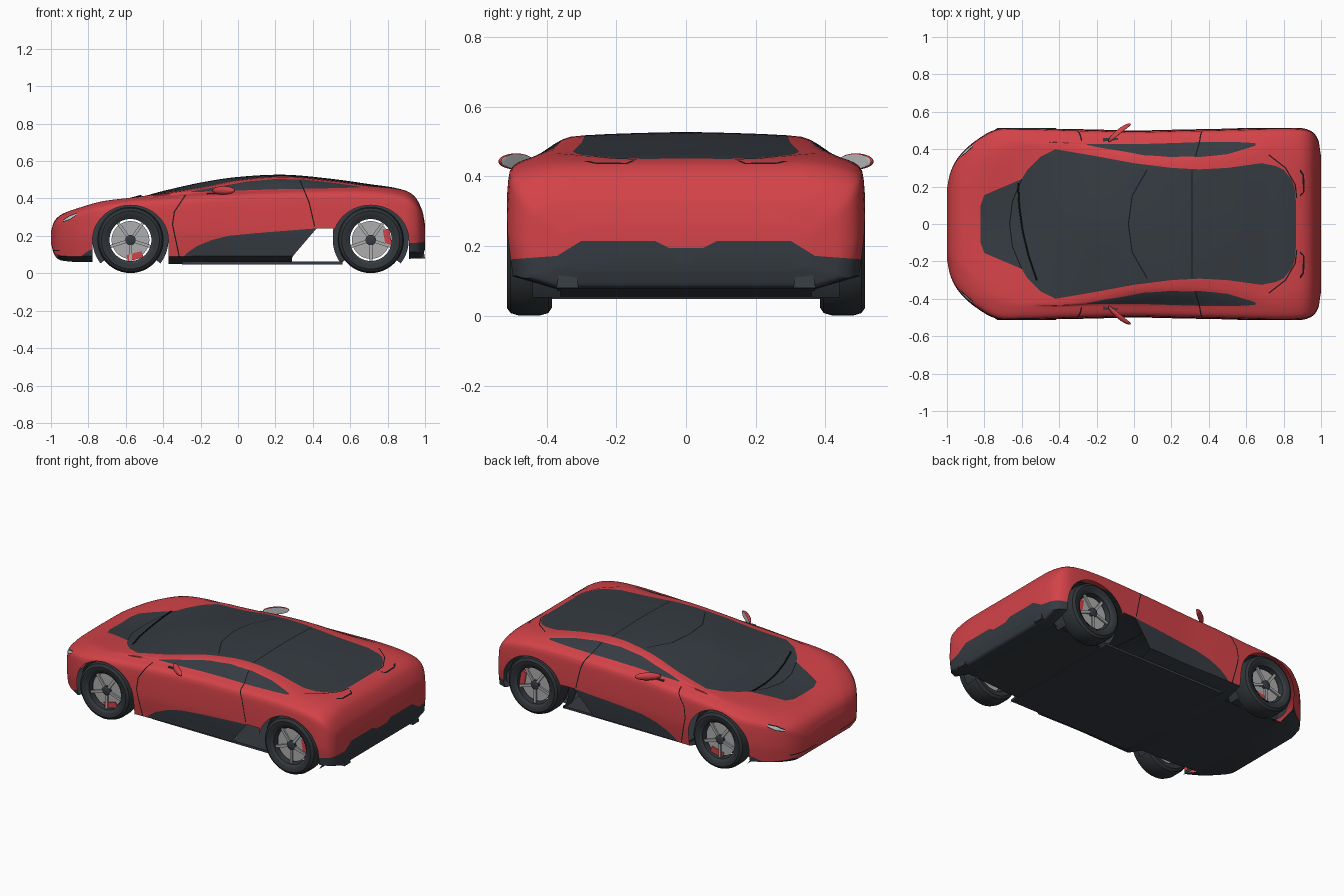
import bpy, bmesh, math
from mathutils import Vector, Matrix
from mathutils.bvhtree import BVHTree

if "Cube" in bpy.data.objects:
    bpy.data.objects.remove(bpy.data.objects["Cube"])


def material(name, r, g, b):
    mat = bpy.data.materials.new(name)
    mat.use_nodes = True
    mat.diffuse_color = (r, g, b, 1)
    mat.node_tree.nodes["Principled BSDF"].inputs["Base Color"].default_value = (r, g, b, 1)
    return mat


red = material("body red", .65, .055, .065)
dark = material("dark glass and trim", .036, .044, .054)
seam = material("seam black", .008, .009, .01)
rubber = material("tyre rubber", .03, .035, .04)
metal = material("wheel metal", .42, .42, .43)
lamp = material("lamp grey", .55, .56, .58)
RED, DARK, SEAM, LAMP = range(4)


def finish(name, bm, mats, angle=35):
    mesh = bpy.data.meshes.new(name)
    bm.to_mesh(mesh)
    bm.free()
    for mat in mats:
        mesh.materials.append(mat)
    obj = bpy.data.objects.new(name, mesh)
    bpy.context.collection.objects.link(obj)
    bpy.ops.object.select_all(action='DESELECT')
    obj.select_set(True)
    bpy.context.view_layer.objects.active = obj
    bpy.ops.object.shade_smooth_by_angle(angle=math.radians(angle))


def hermite(a, b, ta, tb, t):
    return (a * (2*t**3 - 3*t**2 + 1) + ta * (t**3 - 2*t**2 + t)
            + b * (3*t**2 - 2*t**3) + tb * (t**3 - t**2))


# Body stations: x, half width, floor, belt height, rail half width, rail height, centre height
stations = [Vector(row) for row in (
    (-1, .19, .16, .21, .12, .222, .225),
    (-.985, .265, .105, .25, .16, .268, .272),
    (-.96, .325, .075, .285, .19, .3, .303),
    (-.92, .38, .065, .31, .22, .325, .326),
    (-.85, .443, .06, .34, .28, .35, .342),
    (-.73, .51, .06, .375, .36, .384, .363),
    (-.58, .515, .05, .4, .38, .403, .39),
    (-.42, .51, .05, .412, .41, .425, .435),
    (-.2, .505, .05, .43, .38, .455, .485),
    (0, .5, .05, .44, .345, .495, .515),
    (.25, .505, .05, .45, .33, .514, .527),
    (.5, .51, .05, .455, .34, .493, .505),
    (.7, .515, .06, .453, .36, .468, .477),
    (.86, .515, .07, .435, .34, .45, .452),
    (.94, .5, .08, .4, .33, .415, .415),
    (.985, .45, .085, .325, .31, .335, .335),
    (1, .36, .13, .25, .27, .26, .26))]


def section(row):
    """Half outline from the floor centre up to the roof centre."""
    x, w, floor, belt, rail, rail_z, top = row
    side = belt * .92
    key = [Vector(p) for p in (
        (w * .975, floor + .12 * (side - floor)), (w, floor + .5 * (side - floor)),
        (w * .98, side), (w * .86, belt), (rail, rail_z), (0, top), (-rail, rail_z))]
    out = [Vector((0, floor)), Vector((min(.37, w * .8), floor))]
    for i in range(5):
        before = key[max(i - 1, 0)]
        ta, tb = (key[i+1] - before) * .3, (key[i+2] - key[i]) * .3
        out += [hermite(key[i], key[i+1], ta, tb, t / 5) for t in range(5)]
    return [(x, p.x, p.y) for p in out + [key[5]]]


def slope(i):
    a, b = stations[max(i - 1, 0)], stations[min(i + 1, len(stations) - 1)]
    return (b - a) / (b[0] - a[0])


def build_shell():
    bm = bmesh.new()
    rows = []
    for i in range(len(stations) - 1):
        a, b = stations[i], stations[i + 1]
        h = b[0] - a[0]
        rows += [hermite(a, b, slope(i) * h, slope(i + 1) * h, t / 6) for t in range(6)]
    rings = []
    for row in rows + [stations[-1]]:
        half = section(row)
        loop = half + [(x, -y, z) for x, y, z in half[-2:0:-1]]
        rings.append([bm.verts.new(p) for p in loop])
    for a, b in zip(rings, rings[1:]):
        for j in range(len(a)):
            k = (j + 1) % len(a)
            bm.faces.new((a[j], a[k], b[k], b[j]))
    bm.faces.new(rings[0])
    bm.faces.new(rings[-1])
    bmesh.ops.recalc_face_normals(bm, faces=bm.faces)
    for f in bm.faces:
        if f.normal.z < -.6:
            f.material_index = DARK
    return bm


def cut_quad(bm, quad, axes, allow):
    """Cut a convex outline, projected along the unused axis, into the shell."""
    u, v = axes
    if sum(p[0]*q[1] - q[0]*p[1] for p, q in zip(quad, quad[1:] + quad[:1])) < 0:
        quad = quad[::-1]
    spans = [(axis, min(p[k] for p in quad), max(p[k] for p in quad)) for k, axis in enumerate(axes)]
    faces = [f for f in bm.faces if allow(f) and all(
        min(w.co[s] for w in f.verts) < hi and max(w.co[s] for w in f.verts) > lo
        for s, lo, hi in spans)]
    for p, q in zip(quad, quad[1:] + quad[:1]):
        if math.dist(p, q) < 1e-5 or not faces:
            continue
        co, no = Vector((0, 0, 0)), Vector((0, 0, 0))
        co[u], co[v] = p
        no[u], no[v] = q[1] - p[1], p[0] - q[0]
        no.normalize()
        geom = set(faces)
        for f in faces:
            geom.update(f.edges)
            geom.update(f.verts)
        cut = bmesh.ops.bisect_plane(bm, geom=list(geom), dist=1e-6, plane_co=co, plane_no=no)
        faces = [f for f in cut["geom"] if isinstance(f, bmesh.types.BMFace)
                 and (f.calc_center_median() - co).dot(no) < 0]
    return faces


def paint(bm, strip, axes, allow, index):
    """Colour (or, with no index, open) the area between low and high along a strip."""
    for a, b in zip(strip, strip[1:]):
        quad = [(a[0], a[1]), (b[0], b[1]), (b[0], b[2]), (a[0], a[2])]
        faces = cut_quad(bm, quad, axes, allow)
        if index is None:
            bmesh.ops.delete(bm, geom=faces, context='FACES')
        else:
            for f in faces:
                f.material_index = index


def line(bm, path, axes, allow, width=.003):
    for a, b in zip(path, path[1:]):
        a, b = Vector(a), Vector(b)
        n = (b - a).orthogonal().normalized() * width
        for f in cut_quad(bm, [tuple(p) for p in (a - n, b - n, b + n, a + n)], axes, allow):
            f.material_index = SEAM


SIDE, TOP, BACK = (0, 2), (0, 1), (1, 2)


def on_top(f):
    return f.normal.z > .25 and f.calc_center_median().z > .2


def on_side(f):
    return abs(f.calc_center_median().y) > .3 and f.normal.z > -.6


def outer(f):
    return abs(f.calc_center_median().y) > .365


def on_back(f):
    return f.calc_center_median().x > .88


def on_nose(f):
    return f.calc_center_median().x < -.9


shell = build_shell()
surface = BVHTree.FromBMesh(shell)

# Bonnet panel, windscreen, roof and rear glass
canopy = ((-.82, .1), (-.8, .155), (-.6, .24), (-.57, .29), (-.5, .36), (-.42, .4), (-.2, .362),
          (0, .325), (.2, .3), (.35, .292), (.5, .3), (.68, .325), (.76, .31), (.8, .29),
          (.84, .24), (.858, .2), (.865, .13))
paint(shell, [(x, -w, w) for x, w in canopy], TOP, on_top, DARK)
# Side windows
paint(shell, [(-.25, .434, .438), (-.1, .438, .464), (.05, .444, .491), (.2, .449, .504),
              (.35, .452, .501), (.5, .455, .485), (.65, .459, .463)], SIDE, on_side, DARK)
# Dark lower door panel, front corner trim and rear bumper
paint(shell, [(-.31, .06, .07), (-.27, .06, .11), (-.22, .06, .145), (-.14, .06, .178),
              (-.05, .06, .2), (.1, .06, .215), (.42, .06, .24)], SIDE, on_side, DARK)
paint(shell, [(-.87, .05, .07), (-.8, .05, .12), (-.74, .05, .14)], SIDE, on_side, DARK)
bumper = [(0, .195), (.05, .195), (.09, .215), (.3, .215), (.37, .172), (.53, .16)]
for s in (-1, 1):
    paint(shell, [(s * y, .03, z) for y, z in bumper], BACK, on_back, DARK)
# Headlamps in dark surrounds, door seams, roof seams and tail lamp slots
for index, edge in ((SEAM, .004), (LAMP, 0)):
    paint(shell, [(-.935, .278 - edge, .282 + edge), (-.9, .289 - edge, .305 + edge),
                  (-.86, .316 - edge, .32 + edge)], SIDE, on_side, index)
line(shell, [(-.28, .42), (-.34, .33), (-.35, .26), (-.31, .07)], SIDE, on_side)
line(shell, [(.33, .5), (.38, .38), (.41, .25)], SIDE, on_side)
line(shell, [(.31, -.29), (.31, .29)], TOP, on_top)
for s in (-1, 1):
    line(shell, [(-.03, 0), (-.01, s * .15), (.07, s * .29)], TOP, on_top)
    line(shell, [(-.6, s * .24), (-.65, s * .12), (-.665, 0)], TOP, on_top)
    line(shell, [(s * .14, .45), (s * .17, .437), (s * .26, .438), (s * .31, .45)], BACK, on_back, .002)
    line(shell, [(.87, s * .14), (.862, s * .21), (.81, s * .3), (.72, s * .37)], TOP, on_top)
    line(shell, [(s * .12, .12), (s * .33, .122)], BACK, on_nose)

# Side intakes and wheel arches, opened through the shell
paint(shell, [(.29, 0, .085), (.3, 0, .1), (.42, 0, .24), (.507, 0, .24)], SIDE, outer, None)
AXLE = .178
WHEELS = (("front", -.575, -75), ("rear", .71, 10))
for _, cx, _ in WHEELS:
    angles = [math.pi * k / 20 for k in range(21)]
    arc = [(cx - .203 * math.cos(a), -.1, AXLE + .186 * math.sin(a)) for a in angles]
    paint(shell, arc, SIDE, outer, None)
finish("body", shell, [red, dark, seam, lamp])


def lathe(name, profile, mat, centre, start=0, sweep=360):
    """Turn a (radius, y) profile about the y axis."""
    bm = bmesh.new()
    verts = [bm.verts.new((r, y, 0)) for r, y in profile]
    edges = [bm.edges.new(pair) for pair in zip(verts, verts[1:])]
    bmesh.ops.spin(bm, geom=verts + edges, cent=(0, 0, 0), axis=(0, -1, 0), steps=48,
                   angle=math.radians(sweep), use_duplicate=False,
                   use_merge=sweep == 360)
    bmesh.ops.remove_doubles(bm, verts=bm.verts, dist=1e-5)
    bmesh.ops.recalc_face_normals(bm, faces=bm.faces)
    bm.transform(Matrix.Translation(centre) @ Matrix.Rotation(math.radians(-start), 4, 'Y'))
    finish(name, bm, [mat])


def block(bm, size, matrix):
    bmesh.ops.create_cube(bm, size=1, matrix=matrix @ Matrix.Diagonal((*size, 1)))


# Flat undertray that carries the sills past the intakes
tray = bmesh.new()
block(tray, (.86, .84, .014), Matrix.Translation((.13, 0, .055)))
finish("undertray", tray, [dark])

# Wheels with rims, spokes, discs, calipers and arch liners
tyre = [(.124, .39), (.155, .385), (.17, .395), (.177, .42), (.177, .48),
        (.17, .503), (.155, .514), (.135, .512), (.124, .505), (.124, .39)]
barrel = [(.125, .4), (.12, .4), (.112, .45), (.112, .5), (.126, .508)]
disc = [(0, .455), (.101, .455), (.101, .475), (0, .475)]
hub = [(.028, .475), (.028, .488), (.02, .492), (0, .492)]
liner = [(.14, .36), (.203, .36), (.203, .44)]
for end, cx, caliper_angle in WHEELS:
    for side, s in (("left", 1), ("right", -1)):
        at = Vector((cx, 0, AXLE))
        tag = end + "_" + side
        for part, shape, mat in (("tyre", tyre, rubber), ("rim", barrel, dark),
                                 ("brake_disc", disc, metal), ("hub", hub, dark)):
            lathe(part + "_" + tag, [(r, s * y) for r, y in shape], mat, at)
        lathe("arch_liner_" + tag, [(r, s * y) for r, y in liner], dark, at, -38, 256)
        bm = bmesh.new()
        for k in range(5):
            turn = Matrix.Rotation(math.radians(72 * k + 90), 4, 'Y')
            block(bm, (.095, .01, .016), Matrix.Translation(at) @ turn
                  @ Matrix.Translation((.07, s * .483, 0)))
        finish("spokes_" + tag, bm, [metal])
        bm = bmesh.new()
        turn = Matrix.Rotation(math.radians(-caliper_angle), 4, 'Y')
        block(bm, (.035, .035, .085), Matrix.Translation(at) @ turn
              @ Matrix.Translation((.09, s * .463, 0)))
        finish("caliper_" + tag, bm, [red])

# Door mirrors with glass on the rear face, and exhaust surrounds
for side, s in (("left", 1), ("right", -1)):
    place = Matrix.Translation((-.077, s * .488, .443)) @ Matrix.Rotation(s * math.radians(39), 4, 'Z')
    bm = bmesh.new()
    bmesh.ops.create_uvsphere(bm, u_segments=24, v_segments=12, radius=1)
    for v in bm.verts:
        v.co = (v.co.x * .076, s * max(s * v.co.y, -.3) * .02, v.co.z * .023)
    bm.normal_update()
    for f in bm.faces:
        f.material_index = int(s * f.normal.y < -.95)
    bm.transform(place)
    finish("mirror_" + side, bm, [red, lamp])
    bm = bmesh.new()
    block(bm, (.08, .03, .01), Matrix.Translation((-.125, s * .445, .424)))
    finish("mirror_stalk_" + side, bm, [dark])
    bm = bmesh.new()
    bmesh.ops.create_cone(bm, cap_ends=True, segments=4, radius1=.045, radius2=.03, depth=.06,
                          matrix=Matrix.Translation((.968, s * .34, .11))
                          @ Matrix.Rotation(math.pi / 4, 4, 'Z'))
    finish("exhaust_surround_" + side, bm, [dark])

# Wiper resting on the windscreen
curve = bpy.data.curves.new("wiper", 'CURVE')
curve.dimensions = '3D'
curve.bevel_depth = .004
curve.materials.append(seam)
spline = curve.splines.new('POLY')
path = [(-.62 + .1 * t * t, .22 - .52 * t) for t in (0, .25, .5, .75, 1)]
spline.points.add(len(path) - 1)
for point, (x, y) in zip(spline.points, path):
    hit = surface.ray_cast(Vector((x, y, 2)), Vector((0, 0, -1)))[0]
    point.co = (x, y, hit.z + .005, 1)
bpy.context.collection.objects.link(bpy.data.objects.new("wiper", curve))
